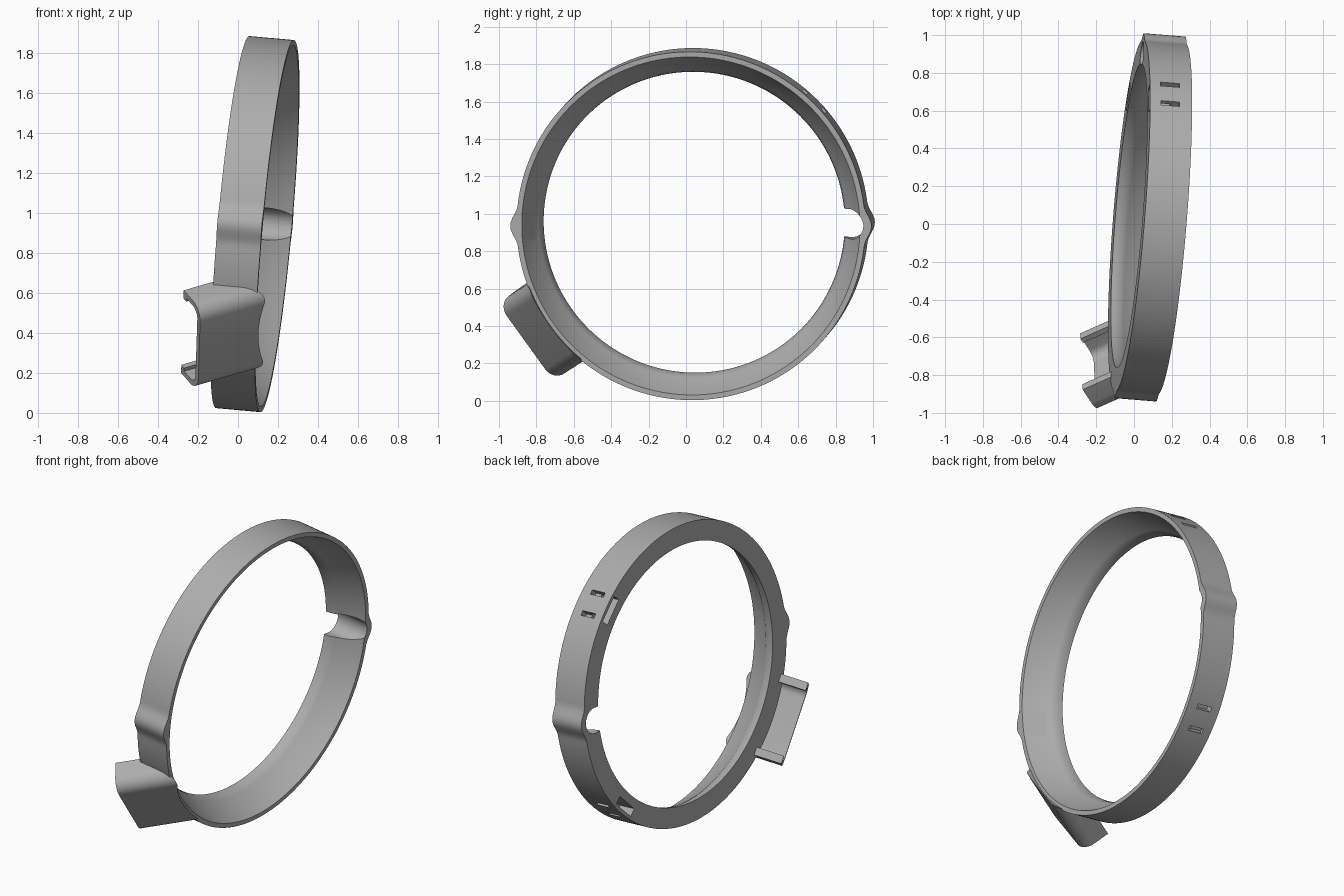
import bpy, bmesh, math
from mathutils import Matrix, Vector

if "Cube" in bpy.data.objects:
    bpy.data.objects.remove(bpy.data.objects["Cube"])

# Tilted frame: local x is the ring axis, y and z lie in the ring plane
n = Vector((1, -0.08, -0.09)).normalized()
v = Vector((0.08, 1, 0)).normalized()
w = n.cross(v)
FRAME = Matrix.Translation((0.085, 0.035, 0.945)) @ Matrix((n, v, w)).transposed().to_4x4()
R, H = 0.935, 0.112

grey = bpy.data.materials.new("grey plastic")
grey.diffuse_color = (0.42, 0.42, 0.42, 1)
grey.use_nodes = True
grey.node_tree.nodes["Principled BSDF"].inputs["Base Color"].default_value = grey.diffuse_color


def make(name, bm):
    bmesh.ops.recalc_face_normals(bm, faces=bm.faces)
    me = bpy.data.meshes.new(name)
    bm.to_mesh(me)
    bm.free()
    ob = bpy.data.objects.new(name, me)
    me.materials.append(grey)
    bpy.context.collection.objects.link(ob)
    return ob


def spin_angle(deg):
    """Turn local +y to the given angle around the ring axis."""
    return Matrix.Rotation(math.radians(deg), 4, 'X')


def box(x0, x1, y0, y1, z0, z1, deg):
    bm = bmesh.new()
    bmesh.ops.create_cube(bm, size=1)
    m = Matrix.Translation(((x0 + x1) / 2, (y0 + y1) / 2, (z0 + z1) / 2))
    m = spin_angle(deg) @ m @ Matrix.Diagonal((x1 - x0, y1 - y0, z1 - z0, 1))
    bm.transform(m)
    return make("cutter", bm)


def cylinder(radius, x0, x1, y, deg, seg):
    bm = bmesh.new()
    bmesh.ops.create_cone(bm, cap_ends=True, segments=seg, radius1=radius, radius2=radius, depth=x1 - x0)
    bm.transform(spin_angle(deg) @ Matrix.Translation(((x0 + x1) / 2, y, 0)) @ Matrix.Rotation(math.pi / 2, 4, 'Y'))
    return make("cutter", bm)


def cut(ob, cutter):
    mod = ob.modifiers.new("cut", 'BOOLEAN')
    mod.operation, mod.solver, mod.object = 'DIFFERENCE', 'EXACT', cutter
    bpy.context.view_layer.objects.active = ob
    bpy.ops.object.modifier_apply(modifier=mod.name)
    bpy.data.objects.remove(cutter)


# Ring: turned profile (axial, radius); the outer wall swells at both sides
profile = [(H, R), (H, 0.907), (-0.025, 0.8425), (-0.042, 0.828), (-0.065, 0.816),
           (-0.09, 0.81), (-H, 0.8075), (-H, R)]
SEG = 288
bm = bmesh.new()
loops = []
for i in range(SEG):
    a = 2 * math.pi * i / SEG
    arc = abs(math.asin(math.sin(a))) * R
    swell = 0.034 * math.cos(math.pi * arc / 0.22) ** 2 if arc < 0.11 else 0
    loops.append([bm.verts.new((x, (r + (swell if r == R else 0)) * math.cos(a),
                                (r + (swell if r == R else 0)) * math.sin(a))) for x, r in profile])
for i in range(SEG):
    p, q = loops[i], loops[(i + 1) % SEG]
    for j in range(len(profile)):
        k = (j + 1) % len(profile)
        bm.faces.new((p[j], p[k], q[k], q[j]))
ring = make("ring", bm)

# Round notches at both sides, open to the middle
for deg in (0, 180):
    cut(ring, cylinder(0.08, -0.3, 0.3, 0.845, deg, 48))
    cut(ring, box(-0.3, 0.3, 0.7, 0.847, -0.0775, 0.0775, deg))

# Tie pockets in the back face, each with a pair of slots through the outer wall
for deg in (45, 135, 240, 315):
    cut(ring, box(-0.2, 0.0, 0.86, 0.912, -0.085, 0.085, deg))
    for s in (-0.07, 0.07):
        cut(ring, box(-0.055, 0.045, 0.886, 1.0, s - 0.015, s + 0.015, deg))

# Bracket: lipped channel swept along a slanted direction, open to the back
HALF, DEEP, T, RAD, LIP = 0.255, 0.18, 0.03, 0.08, 0.05


def arc_pts(radius):
    c = HALF - RAD
    return [(c + radius * math.sin(t), RAD - radius * math.cos(t))
            for t in [math.pi / 2 * k / 8 for k in range(9)]]


outer = arc_pts(RAD) + [(HALF, DEEP), (HALF - LIP, DEEP), (HALF - LIP, DEEP - T), (HALF - T, DEEP - T)]
half = outer + arc_pts(RAD - T)[::-1]
k = len(outer)
section = half + [(-s, p) for s, p in half[::-1]]
slant = math.radians(34.5)
d = Vector((-math.cos(slant), math.sin(slant), 0))
p_dir = Vector((-math.sin(slant), -math.cos(slant), 0))
end = Vector((-0.15, 1.118, 0))
bm = bmesh.new()
face = bm.faces.new([bm.verts.new(end + p_dir * p + Vector((0, 0, s))) for s, p in section])
ext = bmesh.ops.extrude_face_region(bm, geom=[face])
bmesh.ops.translate(bm, vec=-d * 0.45, verts=[g for g in ext['geom'] if isinstance(g, bmesh.types.BMVert)])
bm.transform(spin_angle(215.5))
bracket = make("bracket", bm)
cut(bracket, cylinder(0.928, -0.108, 0.6, 0, 0, SEG))
cut(bracket, box(H - 0.002, 0.6, 0.3, 1.5, -0.5, 0.5, 215.5))

# Place in the tilted frame and smooth the curved walls
for ob in (ring, bracket):
    ob.data.transform(FRAME)
    bpy.ops.object.select_all(action='DESELECT')
    ob.select_set(True)
    bpy.context.view_layer.objects.active = ob
    bpy.ops.object.shade_smooth_by_angle(angle=math.radians(30))
